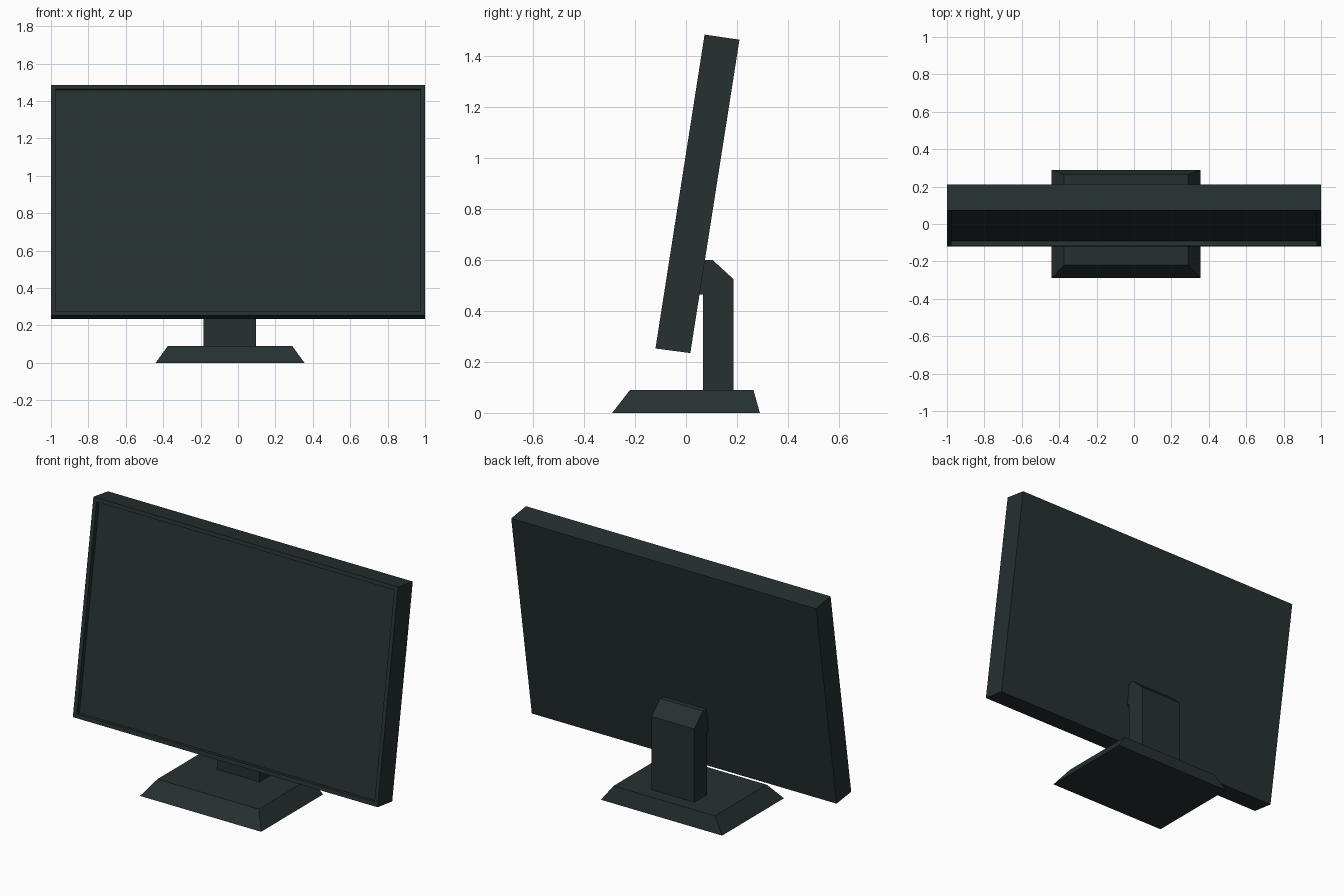
import bpy, bmesh
from mathutils import Vector

if "Cube" in bpy.data.objects:
    bpy.data.objects.remove(bpy.data.objects["Cube"])

# One dark plastic colour for the whole monitor
plastic = bpy.data.materials.new("dark_plastic")
plastic.diffuse_color = (0.019, 0.030, 0.030, 1)
plastic.use_nodes = True
plastic.node_tree.nodes["Principled BSDF"].inputs["Base Color"].default_value = plastic.diffuse_color


def finish(name, bm):
    bmesh.ops.recalc_face_normals(bm, faces=bm.faces)
    mesh = bpy.data.meshes.new(name)
    bm.to_mesh(mesh)
    bm.free()
    mesh.materials.append(plastic)
    obj = bpy.data.objects.new(name, mesh)
    bpy.context.collection.objects.link(obj)
    return obj


def loft(bm, ring_a, ring_b):
    """Closed solid between two matching rings; returns the two caps."""
    a = [bm.verts.new(p) for p in ring_a]
    b = [bm.verts.new(p) for p in ring_b]
    n = len(a)
    for i in range(n):
        j = (i + 1) % n
        bm.faces.new((a[i], a[j], b[j], b[i]))
    return bm.faces.new(a[::-1]), bm.faces.new(b)


def rect(x0, x1, y0, y1, z):
    return [(x0, y0, z), (x1, y0, z), (x1, y1, z), (x0, y1, z)]


def extrude_x(bm, profile, x0, x1):
    return loft(bm, [(x0, y, z) for y, z in profile],
                [(x1, y, z) for y, z in profile])


# Base: tapered foot, steeper at the back
bm = bmesh.new()
loft(bm, rect(-0.44, 0.355, -0.29, 0.29, 0),
     rect(-0.375, 0.29, -0.22, 0.265, 0.09))
finish("base", bm)

# Neck: upright post with a chamfered head meeting the tilted panel
bm = bmesh.new()
extrude_x(bm, [(0.067, 0.09), (0.187, 0.09), (0.187, 0.525), (0.105, 0.6),
               (0.072, 0.6), (0.051, 0.465), (0.067, 0.465)], -0.185, 0.095)
finish("neck", bm)

# Panel: tilted slab whose front is inset and pushed back to form the bezel
bm = bmesh.new()
extrude_x(bm, [(-0.12, 0.253), (0.017, 0.235), (0.21, 1.466), (0.073, 1.486)],
          -1.0, 1.0)
bmesh.ops.recalc_face_normals(bm, faces=bm.faces)
front = min(bm.faces, key=lambda f: f.normal.y)
back_dir = -front.normal.copy()
bmesh.ops.inset_region(bm, faces=[front], thickness=0.033)
rim = bmesh.ops.inset_region(bm, faces=[front], thickness=0.0005)
bmesh.ops.translate(bm, verts=front.verts, vec=Vector(back_dir) * 0.025)
finish("panel", bm)
